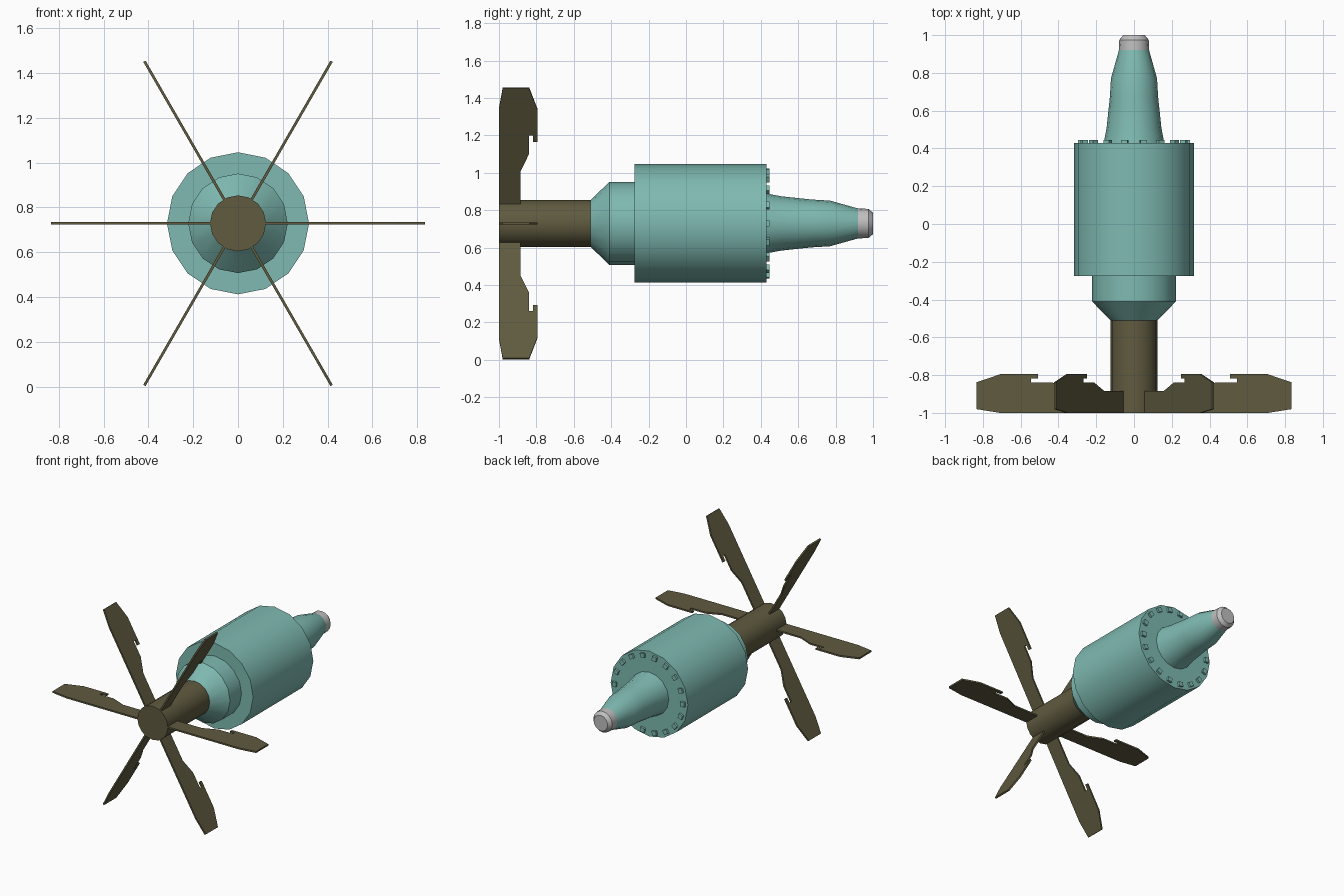
import bpy, bmesh, math
from mathutils import Matrix, Vector

if "Cube" in bpy.data.objects:
    bpy.data.objects.remove(bpy.data.objects["Cube"])

AXIS_Z = 0.729   # height of the long axis
SIDES = 16


def material(name, rgb):
    m = bpy.data.materials.new(name)
    m.diffuse_color = (*rgb, 1)
    m.use_nodes = True
    m.node_tree.nodes["Principled BSDF"].inputs["Base Color"].default_value = m.diffuse_color
    return m


teal = material("teal_paint", (0.21, 0.49, 0.44))
olive = material("dark_olive", (0.115, 0.103, 0.050))
grey = material("light_grey", (0.53, 0.52, 0.52))


def finish(name, bm, mat, smooth=False):
    bmesh.ops.recalc_face_normals(bm, faces=bm.faces)
    me = bpy.data.meshes.new(name)
    bm.to_mesh(me)
    bm.free()
    me.materials.append(mat)
    ob = bpy.data.objects.new(name, me)
    ob.location = (0, 0, AXIS_Z)
    bpy.context.collection.objects.link(ob)
    if smooth:
        bpy.ops.object.select_all(action='DESELECT')
        ob.select_set(True)
        bpy.context.view_layer.objects.active = ob
        bpy.ops.object.shade_smooth_by_angle(angle=math.radians(30))
    return ob


def lathe(name, profile, mat):
    """Revolve (y, radius) points around the y axis, with capped ends."""
    bm = bmesh.new()
    rings = []
    for y, r in profile:
        angles = [2 * math.pi * i / SIDES for i in range(SIDES)]
        rings.append([bm.verts.new((r * math.cos(a), y, r * math.sin(a))) for a in angles])
    for a, b in zip(rings, rings[1:]):
        for i in range(SIDES):
            j = (i + 1) % SIDES
            bm.faces.new((a[i], a[j], b[j], b[i]))
    bm.faces.new(rings[0])
    bm.faces.new(rings[-1])
    return finish(name, bm, mat, smooth=True)


# Tail tube, stepped body with tapered nose, and nose cap
lathe("tail_tube", [(-1.0, 0.125), (-0.51, 0.125)], olive)
lathe("body", [(-0.51, 0.125), (-0.41, 0.222), (-0.275, 0.222), (-0.275, 0.317),
               (0.43, 0.317), (0.43, 0.16), (0.51, 0.145), (0.67, 0.128),
               (0.77, 0.122), (0.92, 0.08)], teal)
lathe("nose_cap", [(0.92, 0.08), (0.975, 0.078), (1.0, 0.057)], grey)

# Ring of small blocks on the body's forward shoulder
bm = bmesh.new()
for k in range(18):
    turn = Matrix.Rotation(math.radians(10 + 20 * k), 4, 'Y')
    bmesh.ops.create_cube(bm, size=1, matrix=turn @ Matrix.Translation((0, 0.435, 0.28))
                          @ Matrix.Diagonal((0.034, 0.022, 0.032, 1)))
finish("shoulder_blocks", bm, teal)

# Six thin notched tail fins: outline in (radius, y)
fin = [(0.10, -1.0), (0.71, -1.0), (0.835, -0.98), (0.835, -0.838), (0.707, -0.795),
       (0.507, -0.795), (0.507, -0.817), (0.545, -0.817), (0.545, -0.84),
       (0.43, -0.84), (0.323, -0.885), (0.10, -0.885)]
T = 0.006
for k in range(6):
    bm = bmesh.new()
    face = bm.faces.new([bm.verts.new((r, y, -T)) for r, y in fin])
    ext = bmesh.ops.extrude_face_region(bm, geom=[face])
    moved = [v for v in ext["geom"] if isinstance(v, bmesh.types.BMVert)]
    bmesh.ops.translate(bm, verts=moved, vec=Vector((0, 0, 2 * T)))
    bmesh.ops.rotate(bm, verts=bm.verts, cent=(0, 0, 0),
                     matrix=Matrix.Rotation(math.radians(60 * k), 3, 'Y'))
    finish(f"tail_fin_{k + 1}", bm, olive)
